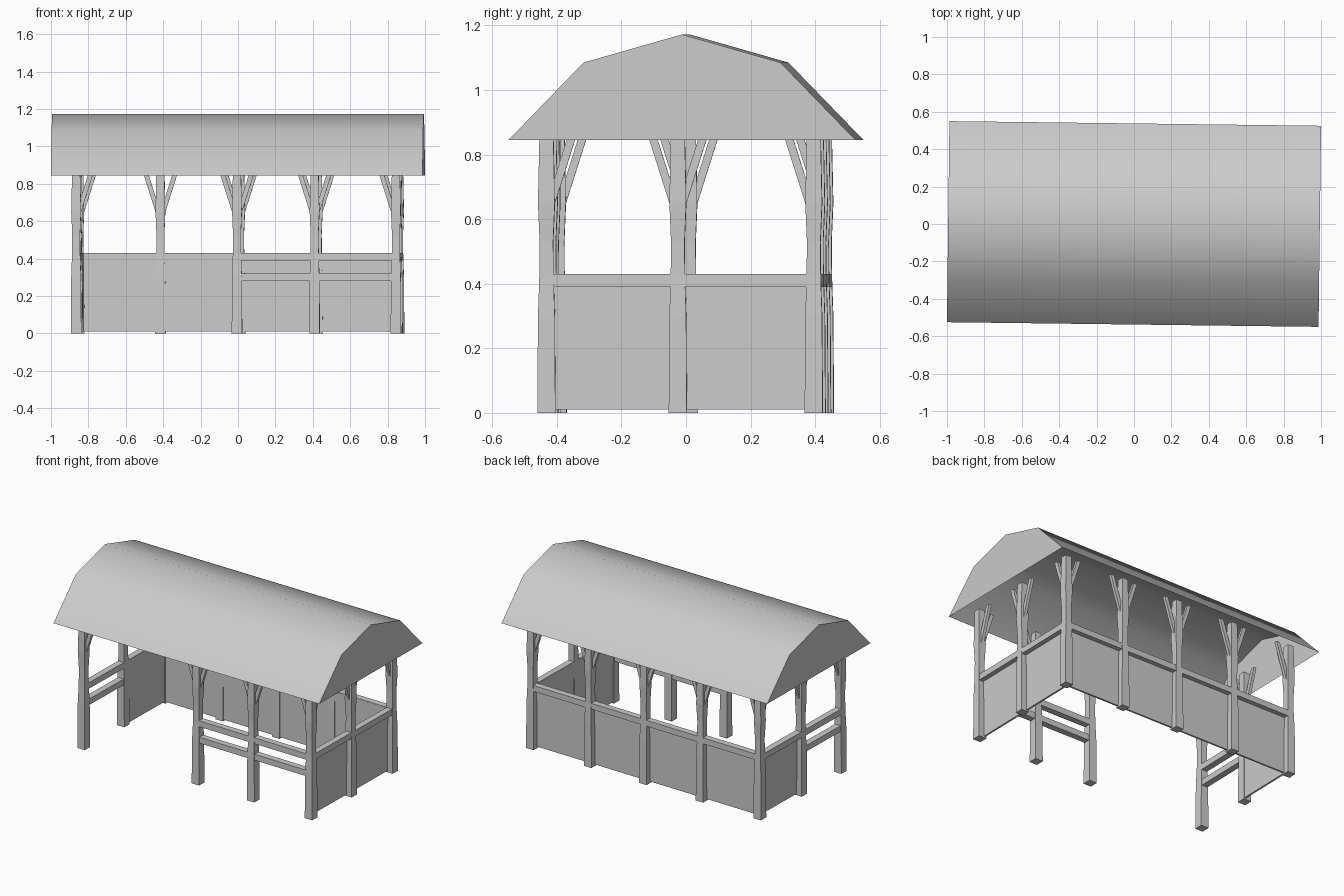
import bpy, bmesh
from mathutils import Vector, Matrix

if "Cube" in bpy.data.objects:
    bpy.data.objects.remove(bpy.data.objects["Cube"])

XS = [-0.857, -0.423, 0.003, 0.418, 0.853]   # post columns
YF, YM, YB = -0.415, -0.008, 0.413           # front, middle, back rows
FRAME_ROT = Matrix.Rotation(-0.02, 4, 'Z')   # the hand-built frame sits slightly askew
ROOF_ROT = Matrix.Rotation(-0.0125, 4, 'Z')


def make(name, bm, rot):
    bmesh.ops.recalc_face_normals(bm, faces=bm.faces)
    bm.transform(rot)
    me = bpy.data.meshes.new(name)
    bm.to_mesh(me)
    bm.free()
    ob = bpy.data.objects.new(name, me)
    bpy.context.collection.objects.link(ob)
    return ob


def loft(name, sections):
    """Skin a stack of (centre x, y, z, half x, half y) rectangles."""
    bm = bmesh.new()
    rings = [[bm.verts.new((x + sx * hx, y + sy * hy, z))
              for sx, sy in ((-1, -1), (1, -1), (1, 1), (-1, 1))]
             for x, y, z, hx, hy in sections]
    for a, b in zip(rings, rings[1:]):
        for i in range(4):
            j = (i + 1) % 4
            bm.faces.new((a[i], a[j], b[j], b[i]))
    bm.faces.new(rings[0])
    bm.faces.new(rings[-1])
    return make(name, bm, FRAME_ROT)


def span(name, a, b, z0, z1, thick, inset=0.0):
    """Axis-aligned board between two posts, pushed inwards by inset."""
    a, b = Vector(a), Vector(b)
    c = (a + b) / 2
    if abs(a.x - b.x) > abs(a.y - b.y):
        c.y -= inset if c.y > 0 else -inset
        h = (abs(a.x - b.x) / 2, thick / 2)
    else:
        c.x -= inset if c.x > 0 else -inset
        h = (thick / 2, abs(a.y - b.y) / 2)
    loft(name, [(c.x, c.y, z0, *h), (c.x, c.y, z1, *h)])


def post(x, y, dirs):
    shape = [(0, .028), (.3, .026), (.42, .022), (.53, .021), (.65, .026), (.885, .021)]
    loft("post", [(x, y, z, h, h) for z, h in shape])
    # slanted braces branching off near the top
    for dx, dy in dirs:
        hx, hy = (.013, .010) if dx else (.010, .013)
        loft("post_brace", [(x + dx * .012, y + dy * .012, .645, hx, hy),
                            (x + dx * .088, y + dy * .088, .885, hx, hy)])


# posts
for i, x in enumerate(XS):
    along = [(d, 0) for d in (-1, 1) if 0 <= i + d < len(XS)]
    end = i in (0, 4)
    post(x, YB, along + ([(0, -1)] if end else []))
    if i != 1:                                   # open bay at the front
        post(x, YF, along + ([(0, 1)] if end else []))
    if end:
        post(x, YM, [(0, -1), (0, 1)])

# walls: solid panels capped by a rail
L, R = XS[0], XS[-1]
walls = [((a, YB), (b, YB)) for a, b in zip(XS, XS[1:])]
walls += [((L, YM), (L, YB)), ((R, YF), (R, YM)), ((R, YM), (R, YB))]
for a, b in walls:
    span("wall_rail", a, b, .39, .43, .042)
    span("wall_panel", a, b, .01, .428, .012, .016)

# open fences: two rails
fences = [((XS[2], YF), (XS[3], YF)), ((XS[3], YF), (R, YF)), ((L, YF), (L, YM))]
for a, b in fences:
    span("fence_top_rail", a, b, .39, .43, .042)
    span("fence_lower_rail", a, b, .28, .32, .042)

# roof: gambrel shell, open underneath
half = [(-.5375, .845), (-.305, 1.085), (0, 1.172)]
profile = half + [(-y, z) for y, z in half[-2::-1]]
bm = bmesh.new()
ends = [[bm.verts.new((x, y, z)) for y, z in profile] for x in (-.9935, .9935)]
for i in range(len(profile) - 1):
    bm.faces.new((ends[0][i], ends[1][i], ends[1][i + 1], ends[0][i + 1]))
for e in ends:
    bm.faces.new(e)
roof = make("roof", bm, ROOF_ROT)
if sum(p.normal.z for p in roof.data.polygons) < 0:
    roof.data.flip_normals()
bpy.ops.object.select_all(action='DESELECT')
roof.select_set(True)
bpy.context.view_layer.objects.active = roof
bpy.ops.object.shade_smooth_by_angle(angle=0.9)
